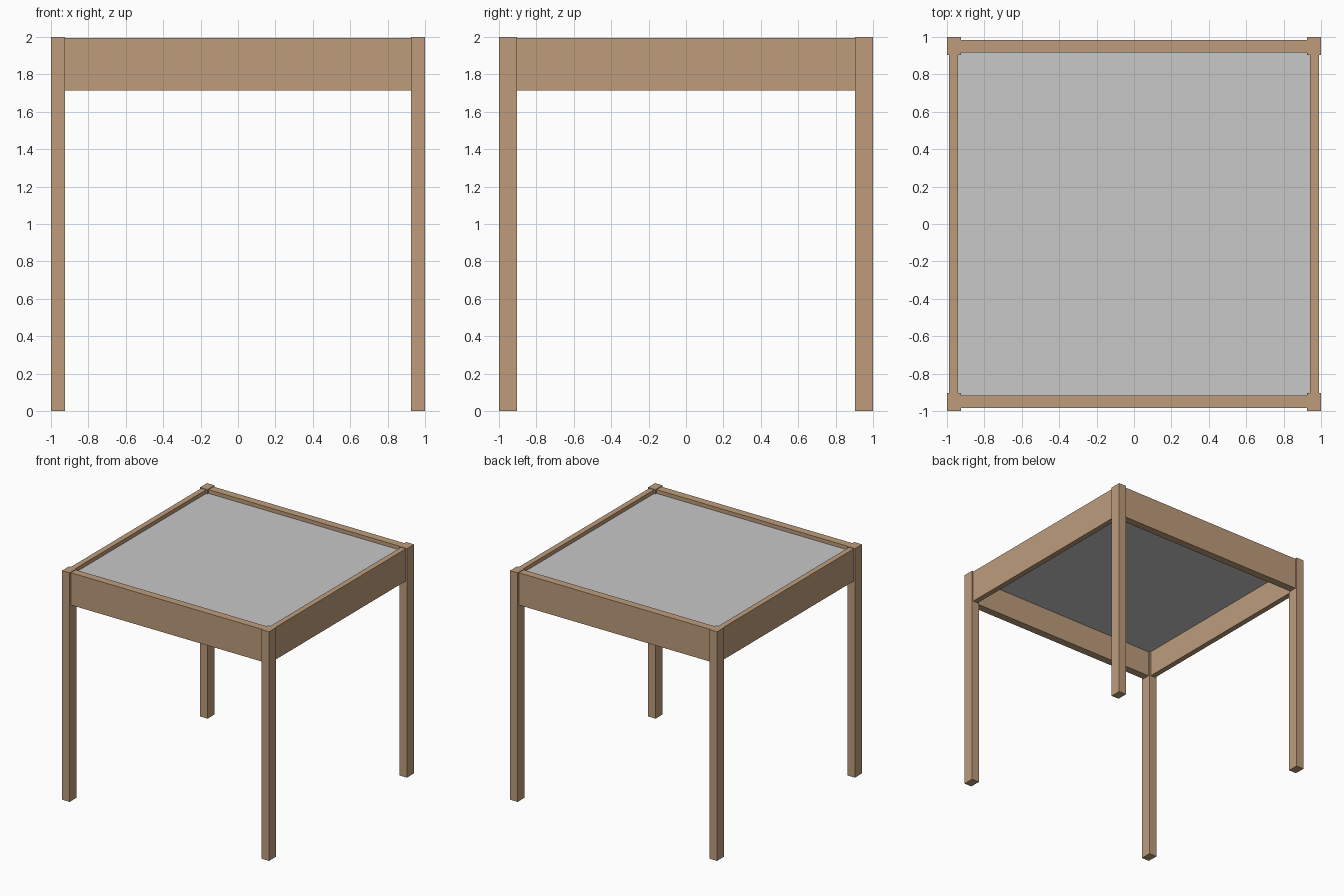
import bpy

if "Cube" in bpy.data.objects:
    bpy.data.objects.remove(bpy.data.objects["Cube"])


def material(name, rgb):
    m = bpy.data.materials.new(name)
    m.diffuse_color = (*rgb, 1.0)
    m.use_nodes = True
    m.node_tree.nodes["Principled BSDF"].inputs["Base Color"].default_value = m.diffuse_color
    return m


wood = material("light_wood", (0.51, 0.335, 0.2))
grey = material("grey_panel", (0.58, 0.58, 0.58))


def box(name, lo, hi, mat):
    """Axis-aligned box between two corners."""
    bpy.ops.mesh.primitive_cube_add(size=1, location=[(a + b) / 2 for a, b in zip(lo, hi)])
    ob = bpy.context.object
    ob.name = name
    ob.scale = [b - a for a, b in zip(lo, hi)]
    bpy.ops.object.transform_apply(location=False, rotation=False, scale=True)
    ob.data.materials.append(mat)
    return ob


LEG_X, LEG_Y = 0.926, 0.903      # inner faces of the legs
RAIL_LOW, RAIL_TOP = 1.713, 1.995


def span(sign, a, b):
    return sorted((sign * a, sign * b))


# Four corner legs
for sx, side in ((-1, "left"), (1, "right")):
    for sy, end in ((-1, "front"), (1, "back")):
        x, y = span(sx, LEG_X, 1), span(sy, LEG_Y, 1)
        box(f"{end}_{side}_leg", (x[0], y[0], 0), (x[1], y[1], 2), wood)

# Front and back rails
for s, name in ((-1, "front_rail"), (1, "back_rail")):
    y = span(s, 0.916, 0.984)
    box(name, (-LEG_X, y[0], RAIL_LOW), (LEG_X, y[1], RAIL_TOP), wood)

# Side rails
for s, name in ((-1, "left_rail"), (1, "right_rail")):
    x = span(s, 0.94, 0.988)
    box(name, (x[0], -LEG_Y, RAIL_LOW), (x[1], LEG_Y, RAIL_TOP), wood)

# Recessed top panel
box("top_panel", (-0.94, -0.916, 1.942), (0.94, 0.916, 1.962), grey)
